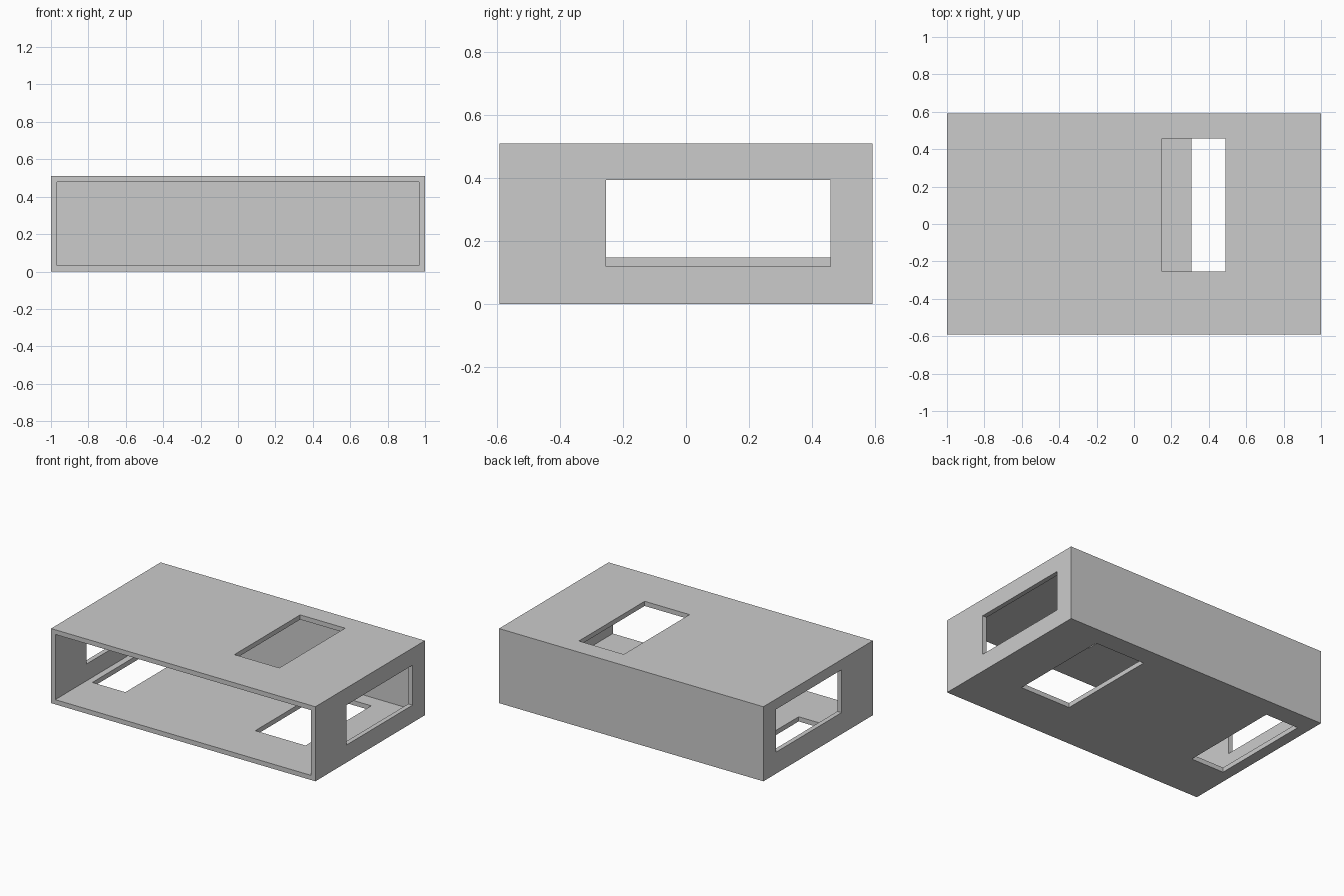
import bpy

if "Cube" in bpy.data.objects:
    bpy.data.objects.remove(bpy.data.objects["Cube"])

W, D, H, T = 2.0, 1.184, 0.51, 0.032   # outer size and wall thickness
Y0, Y1 = -0.253, 0.458                 # all openings share this depth range


def box(name, x, y, z):
    bpy.ops.mesh.primitive_cube_add(size=1)
    ob = bpy.context.object
    ob.name = name
    for v in ob.data.vertices:
        v.co = [lo + (c + 0.5) * (hi - lo) for c, (lo, hi) in zip(v.co, (x, y, z))]
    return ob


# Outer body
shell = box("open_case", (-W / 2, W / 2), (-D / 2, D / 2), (0, H))

# Inner cavity (open at the front) and the rectangular openings
cutters = [
    ("cavity", (-W / 2 + T, W / 2 - T), (-1, D / 2 - T), (T, H - T)),
    ("top_opening", (0.15, 0.49), (Y0, Y1), (0.4, 0.7)),
    ("floor_opening_right", (0.308, 0.688), (Y0, Y1), (-0.2, 0.1)),
    ("floor_opening_left", (-0.925, -0.675), (Y0, Y1), (-0.2, 0.1)),
    ("right_opening", (0.9, 1.2), (Y0, Y1), (0.12, 0.393)),
    ("left_opening", (-1.2, -0.9), (Y0, Y1), (0.147, 0.44)),
]
for name, x, y, z in cutters:
    cutter = box(name + "_cutter", x, y, z)
    bpy.context.view_layer.objects.active = shell
    mod = shell.modifiers.new(name, 'BOOLEAN')
    mod.operation = 'DIFFERENCE'
    mod.solver = 'EXACT'
    mod.object = cutter
    bpy.ops.object.modifier_apply(modifier=mod.name)
    bpy.data.objects.remove(cutter, do_unlink=True)
